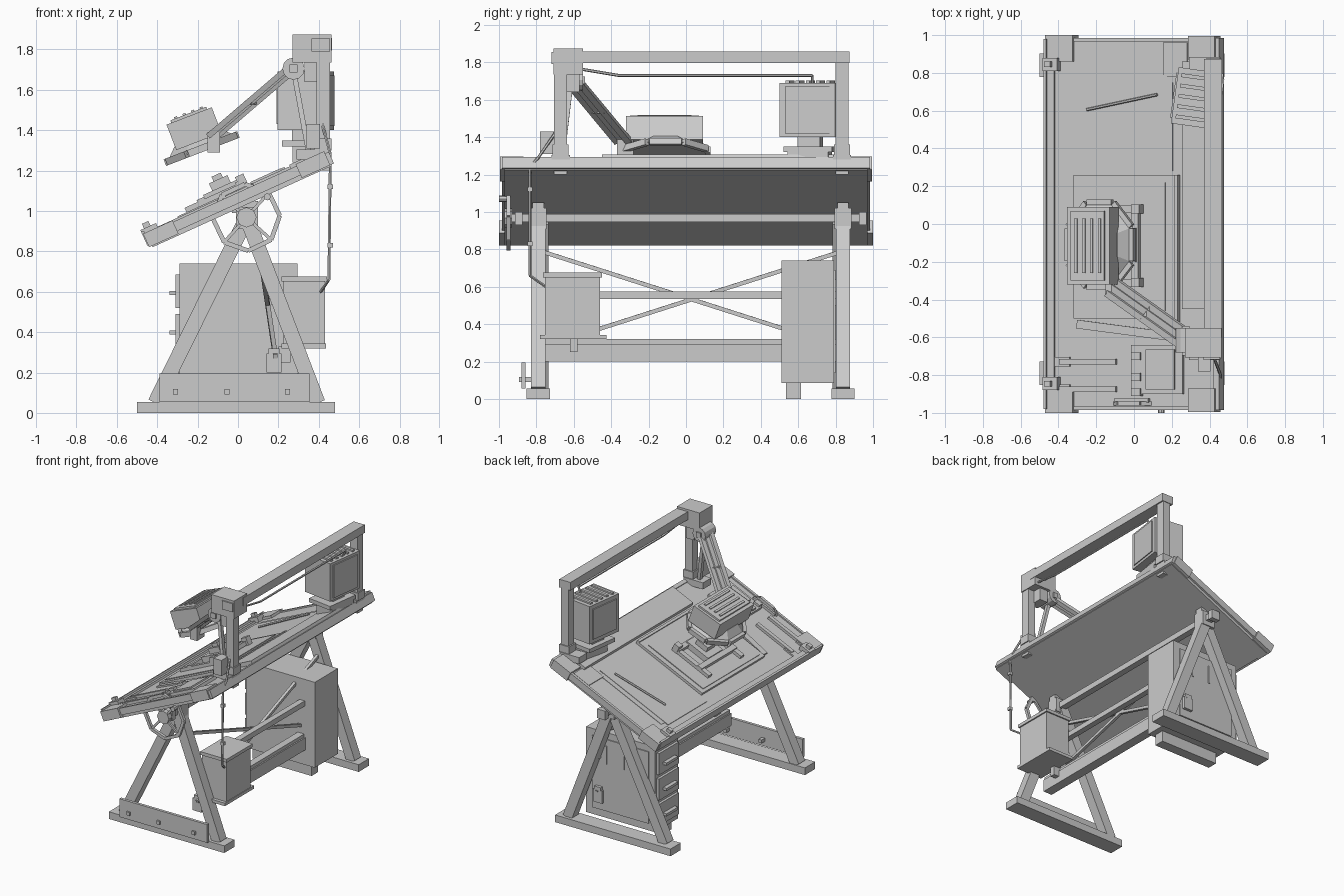
import bpy, bmesh, math
from mathutils import Matrix, Vector

I = Matrix.Identity(4)


def finish(name, bm, M=I):
    bm.transform(M)
    bmesh.ops.recalc_face_normals(bm, faces=bm.faces)
    me = bpy.data.meshes.new(name)
    bm.to_mesh(me)
    bm.free()
    ob = bpy.data.objects.new(name, me)
    bpy.context.collection.objects.link(ob)
    return ob


def box(name, x, y, z, M=I):
    """Box from (min, max) ranges, in frame M."""
    bm = bmesh.new()
    bmesh.ops.create_cube(bm, size=1)
    lo, hi = Vector((x[0], y[0], z[0])), Vector((x[1], y[1], z[1]))
    return finish(name, bm, M @ Matrix.Translation((lo + hi) / 2) @ Matrix.Diagonal((*(hi - lo), 1)))


def bar(name, p, q, w, d, M=I, sides=0):
    """Rectangular (or round) bar from p to q."""
    p, q = Vector(p), Vector(q)
    zax = (q - p).normalized()
    ref = Vector((0, 1, 0)) if abs(zax.y) < 0.8 else Vector((0, 0, 1))
    xax = ref.cross(zax).normalized()
    yax = zax.cross(xax)
    R = Matrix((xax, yax, zax)).transposed().to_4x4()
    bm = bmesh.new()
    if sides:
        bmesh.ops.create_cone(bm, cap_ends=True, segments=sides, radius1=0.5, radius2=0.5, depth=1)
    else:
        bmesh.ops.create_cube(bm, size=1)
    return finish(name, bm, M @ Matrix.Translation((p + q) / 2) @ R @ Matrix.Diagonal((w, d, (q - p).length, 1)))


def path(name, pts, r):
    for a, b in zip(pts, pts[1:]):
        bar(name, a, b, r * 2, r * 2, sides=6)


# trestles: foot, two lapped legs, apex bearing
for tag, yc, s in (("front", -0.79, 1), ("rear", 0.84, -1)):
    box(tag + "_foot", (-0.5, 0.48), (yc - 0.062, yc + 0.062), (0, 0.055))
    bar(tag + "_leg_right", (0.395, yc, 0.05), (0.05, yc, 0.95), 0.075, 0.076)
    yl = yc + s * 0.018
    bar(tag + "_leg_left", (-0.41, yl, 0.05), (0.035, yl, 0.95), 0.075, 0.076)
    box(tag + "_bearing", (-0.01, 0.1), (yc - 0.045, yc + 0.045), (0.91, 1.02))
    box(tag + "_bearing_cap", (0.01, 0.08), (yc - s * 0.105 - 0.02, yc - s * 0.105 + 0.02), (0.93, 1.0))
    box(tag + "_board_bracket", (-0.03, 0.1), (yc - 0.03, yc + 0.03), (0.99, 1.05))
box("foot_panel", (-0.39, 0.355), (-0.88, -0.858), (0.055, 0.195))
for x in (-0.31, -0.055, 0.245):
    box("panel_bolt", (x - 0.013, x + 0.013), (-0.893, -0.82), (0.092, 0.118))

# stretchers, pivot shaft and cross braces
box("pivot_shaft", (0.02, 0.07), (-0.96, 0.96), (0.945, 0.99))
box("low_stretcher", (0.14, 0.215), (-0.75, 0.82), (0.2, 0.295))
box("low_stretcher_cap", (0.15, 0.205), (-0.75, 0.82), (0.295, 0.32))
box("mid_stretcher", (0.165, 0.21), (-0.77, 0.82), (0.535, 0.575))
bar("brace_a", (0.11, -0.76, 0.785), (0.185, 0.82, 0.28), 0.022, 0.022)
bar("brace_b", (0.11, 0.82, 0.785), (0.185, -0.76, 0.28), 0.022, 0.022)

# tilt hand wheel
W = Matrix.Translation((0.042, -0.95, 0.968)) @ Matrix.Rotation(math.pi / 2, 4, 'X')
ring = [(0.165 * math.cos(k * math.pi / 4 + 0.05), 0.165 * math.sin(k * math.pi / 4 + 0.05), 0) for k in range(8)]
for k in range(8):
    bar("wheel_rim", ring[k], ring[(k + 1) % 8], 0.022, 0.022, W)
    if k % 2:
        bar("wheel_spoke", (0, 0, 0), ring[k], 0.016, 0.016, W)
bar("wheel_hub", (0, 0, -0.02), (0, 0, 0.02), 0.1, 0.1, W, 8)
bar("wheel_handle", (0.145, -1.0, 1.07), (0.145, -0.94, 1.07), 0.035, 0.035, sides=8)

# tilted board
B = Matrix.Translation((0.005, 0, 1.05)) @ Matrix.Rotation(-math.radians(24.4), 4, 'Y')
box("board_base", (-0.485, 0.49), (-0.97, 0.97), (-0.032, 0.005), B)
box("board_top", (-0.49, 0.5), (-0.985, 0.985), (0.003, 0.03), B)
T = 0.03
box("pencil_ledge", (-0.505, -0.45), (-0.98, 0.98), (T - 0.045, T + 0.015), B)
box("ledge_lip", (-0.505, -0.49), (-0.98, 0.98), (T, T + 0.03), B)
box("upper_rail", (0.475, 0.505), (-0.985, 0.985), (-0.025, T + 0.008), B)
for s in (-1, 1):
    ys = lambda a, b: tuple(sorted((s * a, s * b)))
    box("side_rail", (-0.47, 0.48), ys(0.965, 0.985), (-0.01, T + 0.01), B)
    box("lower_corner_clamp", (-0.5, -0.34), ys(0.86, 1.0), (-0.025, T + 0.018), B)
    box("clamp_knob", (-0.505, -0.42), ys(0.81, 0.88), (T, T + 0.04), B)
    box("clamp_screw", (-0.485, -0.45), ys(0.83, 0.86), (T, T + 0.065), B)
    box("upper_corner_clamp", (0.33, 0.485), ys(0.87, 0.995), (-0.025, T + 0.02), B)
box("instrument_shelf", (0.3, 0.49), (-0.45, 0.86), (T, T + 0.03), B)
box("parallel_rule", (0.255, 0.275), (-0.6, 0.26), (T, T + 0.03), B)

# papers and tools on the board
box("large_sheet", (-0.40, 0.235), (0.28, 0.75), (T, T + 0.006), B)
box("sheet_underlay", (-0.37, 0.2), (0.3, 0.79), (T, T + 0.003), B)
box("corner_sheet", (0.18, 0.32), (0.78, 0.96), (T, T + 0.008), B)
bar("pencil", (-0.26, 0.605, T + 0.015), (0.15, 0.685, T + 0.015), 0.016, 0.016, B, 6)
box("drawing_panel", (-0.335, 0.255), (-0.5, 0.26), (T, T + 0.02), B)
box("drawing_sheet", (-0.31, 0.2), (-0.46, 0.22), (T, T + 0.026), B)
bar("long_ruler", (-0.32, -0.53, T + 0.006), (0.26, -0.6, T + 0.006), 0.012, 0.045, B)
for y in (-0.73, -0.875):
    box("drafting_scale", (-0.42, -0.09), (y - 0.015, y + 0.015), (T, T + 0.02), B)
    box("scale_grip", (-0.45, -0.36), (y - 0.025, y + 0.025), (T, T + 0.012), B)
box("tool_tray", (0.0, 0.3), (-0.9, -0.64), (T, T + 0.022), B)
box("tray_insert", (0.09, 0.255), (-0.875, -0.665), (T, T + 0.032), B)
for y in (-0.7, -0.81, -0.89):
    box("tray_catch", (0.01, 0.06), (y - 0.02, y + 0.02), (T, T + 0.04), B)
box("tray_marker", (-0.1, 0.1), (-0.945, -0.925), (T, T + 0.02), B)

# drafting carriage under the lamp
for y in (-0.31, 0.08):
    box("carriage_rail", (-0.26, 0.07), (y - 0.02, y + 0.02), (T + 0.02, T + 0.05), B)
    box("carriage_stop", (0.03, 0.075), (y - 0.024, y + 0.024), (T + 0.02, T + 0.085), B)
for u in (-0.17, 0.04):
    box("carriage_cross_bar", (u - 0.02, u + 0.02), (-0.33, 0.1), (T + 0.03, T + 0.06), B)
box("carriage_plate", (-0.15, 0.05), (-0.2, -0.02), (T + 0.02, T + 0.07), B)
box("carriage_block", (-0.1, 0.0), (-0.16, -0.06), (T + 0.06, 0.14), B)
box("carriage_knob", (-0.075, -0.025), (-0.135, -0.085), (0.13, 0.165), B)

# drawer cabinet
box("cabinet_body", (-0.29, 0.295), (0.51, 0.79), (0.085, 0.74))
box("cabinet_runner", (-0.25, 0.25), (0.535, 0.615), (0, 0.09))
box("cabinet_side_panel", (-0.24, 0.24), (0.785, 0.798), (0.14, 0.69))
for x in (-0.15, -0.03, 0.12):
    box("side_panel_rib", (x - 0.006, x + 0.006), (0.79, 0.804), (0.5, 0.64))
for z in (0.605, 0.41, 0.215):
    box("drawer_front", (-0.31, -0.28), (0.53, 0.77), (z - 0.085, z + 0.08))
    box("drawer_handle", (-0.34, -0.3), (0.58, 0.72), (z - 0.022, z - 0.002))

# supply box with hose
box("supply_box", (0.225, 0.43), (-0.755, -0.46), (0.34, 0.66))
box("supply_lid", (0.215, 0.44), (-0.765, -0.45), (0.65, 0.675))
box("supply_base", (0.215, 0.435), (-0.78, -0.425), (0.32, 0.343))
box("supply_outlet", (0.2, 0.26), (-0.62, -0.58), (0.25, 0.33))
path("supply_hose", [(0.41, -0.75, 0.6), (0.45, -0.835, 0.66), (0.457, -0.835, 1.24),
                     (0.455, -0.79, 1.29), (0.42, -0.70, 1.42), (0.42, -0.68, 1.6)], 0.008)
for z in (0.83, 1.12):
    box("hose_collar", (0.444, 0.47), (-0.848, -0.822), (z - 0.012, z + 0.012))

# gantry over the upper edge
for tag, y0, y1 in (("front", -0.705, -0.635), ("rear", 0.8, 0.868)):
    box(tag + "_post", (0.39, 0.455), (y0, y1), (1.2, 1.81))
    box(tag + "_post_base", (0.29, 0.455), (y0 - 0.015, y1 + 0.015), (1.255, 1.305))
    box(tag + "_post_collar", (0.38, 0.463), (y0 - 0.008, y1 + 0.008), (1.3, 1.36))
box("gantry_beam", (0.37, 0.465), (-0.6, 0.873), (1.795, 1.857))
box("gantry_head", (0.27, 0.462), (-0.708, -0.55), (1.735, 1.873))
box("beam_end_plate", (0.365, 0.455), (-0.718, -0.7), (1.79, 1.855))
box("cable_clamp", (0.34, 0.405), (-0.78, -0.69), (1.31, 1.43))
box("post_gusset", (0.33, 0.4), (-0.68, -0.57), (1.64, 1.74))

# lamp arm
bar("shoulder_joint", (0.275, -0.68, 1.705), (0.275, -0.55, 1.705), 0.11, 0.11, sides=12)
box("shoulder_pin", (0.255, 0.295), (-0.695, -0.54), (1.685, 1.725))
bar("shoulder_strut", (0.28, -0.62, 1.67), (0.35, -0.665, 1.29), 0.025, 0.03)
A, E = Vector((0.26, -0.605, 1.70)), Vector((-0.12, -0.335, 1.375))
side = Vector((0.58, 0.82, 0)) * 0.038
for k, w in ((-1, 0.028), (0, 0.02), (1, 0.028)):
    bar("lamp_arm_bar", A + side * k, E + side * k, w, 0.035)
bar("arm_cross_tie", A.lerp(E, 0.5) - side * 1.2, A.lerp(E, 0.5) + side * 1.2, 0.02, 0.02)
box("wrist_block", (-0.15, -0.09), (-0.37, -0.28), (1.29, 1.39))

# lamp head: octagonal shade and ribbed housing
L = Matrix.Translation((-0.19, -0.11, 1.335)) @ Matrix.Rotation(-math.radians(21), 4, 'Y')
bm = bmesh.new()
bmesh.ops.create_cone(bm, cap_ends=True, segments=8, radius1=0.225, radius2=0.15, depth=0.06)
finish("lamp_shade", bm, L @ Matrix.Diagonal((0.88, 1.08, 1, 1)) @ Matrix.Rotation(math.pi / 8, 4, 'Z'))
for k in range(8):
    a = k * math.pi / 4
    P = L @ Matrix.Diagonal((0.88, 1.08, 1, 1)) @ Matrix.Rotation(a, 4, 'Z')
    box("shade_flap", (0.195, 0.222), (-0.08, 0.08), (-0.045, -0.01), P)
box("lamp_housing", (-0.12, 0.12), (-0.21, 0.2), (0.01, 0.145), L)
box("lamp_lid", (-0.095, 0.095), (-0.19, 0.18), (0.14, 0.158), L)
for u in (-0.065, -0.02, 0.025, 0.07):
    box("lamp_rib", (u - 0.008, u + 0.008), (-0.15, 0.14), (0.15, 0.166), L)

# control box on the shelf
C = Matrix.Translation((0.335, 0.665, 0)) @ Matrix.Rotation(math.radians(-8), 4, 'Z')
box("control_box", (-0.12, 0.12), (-0.15, 0.15), (1.40, 1.69), C)
box("control_box_face", (-0.128, -0.11), (-0.12, 0.12), (1.43, 1.66), C)
box("control_box_back", (0.11, 0.128), (-0.12, 0.12), (1.42, 1.67), C)
box("control_box_neck", (-0.06, 0.06), (-0.06, 0.06), (1.33, 1.41), C)
box("control_box_stand", (-0.1, 0.1), (-0.13, 0.13), (1.32, 1.35), C)
box("control_box_riser", (-0.05, 0.1), (-0.11, 0.11), (1.24, 1.33), C)
for k in range(5):
    y = -0.11 + k * 0.055
    box("control_box_vent", (-0.1, 0.1), (y - 0.01, y + 0.01), (1.685, 1.702), C)
path("gantry_cable", [(0.43, -0.57, 1.765), (0.44, -0.36, 1.73), (0.44, 0.675, 1.73), (0.42, 0.675, 1.68)], 0.008)
